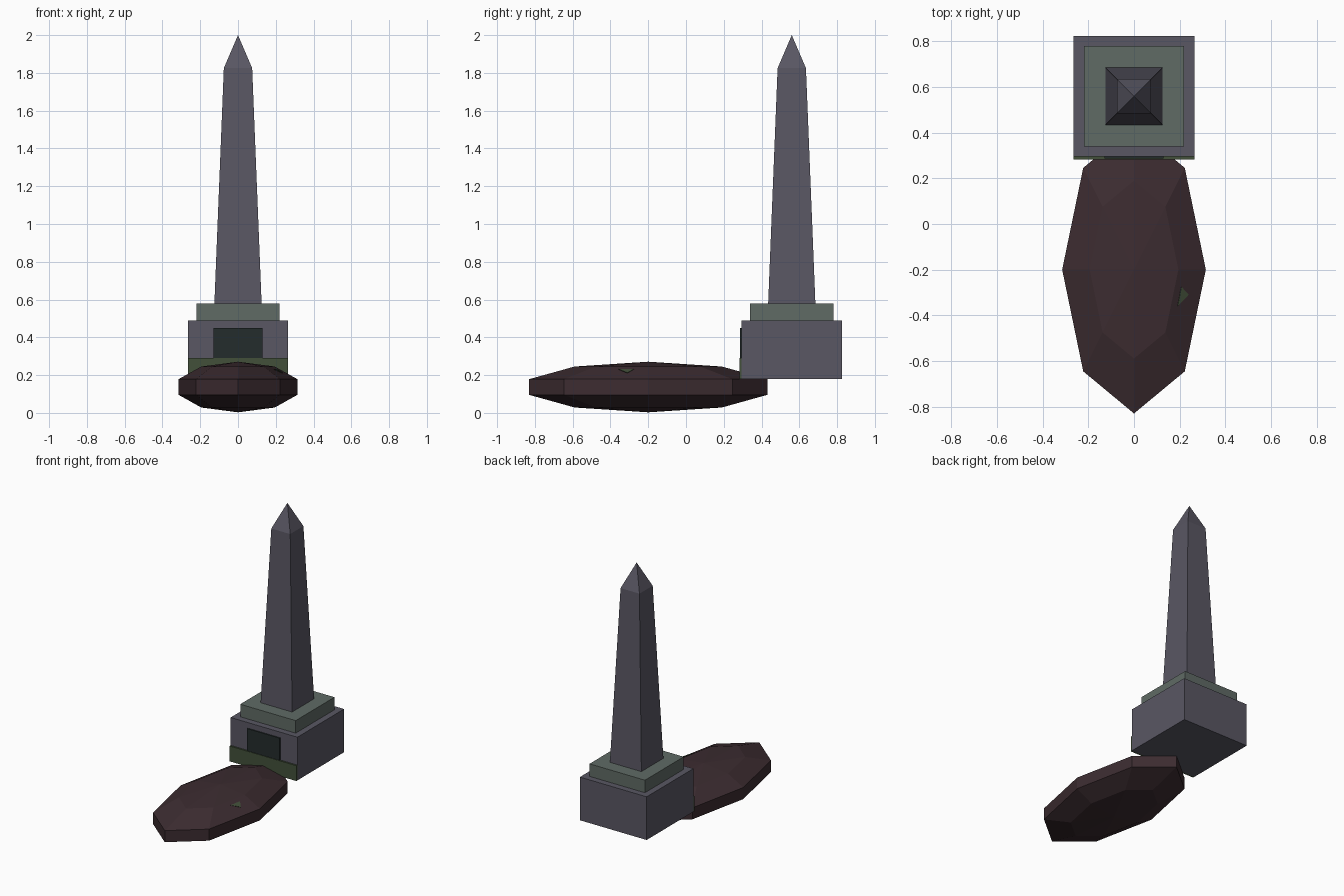
import bpy, bmesh, math
from mathutils import Matrix

if "Cube" in bpy.data.objects:
    bpy.data.objects.remove(bpy.data.objects["Cube"])


def mat(name, rgb):
    m = bpy.data.materials.new(name)
    m.diffuse_color = (*rgb, 1)
    m.use_nodes = True
    m.node_tree.nodes["Principled BSDF"].inputs["Base Color"].default_value = m.diffuse_color
    return m


STONE = mat("grey_stone", (0.10, 0.095, 0.125))
LEDGE = mat("green_grey_stone", (0.115, 0.145, 0.13))
MOSS = mat("moss", (0.055, 0.08, 0.042))
PANEL = mat("dark_panel", (0.017, 0.025, 0.025))
SOIL = mat("dark_soil", (0.045, 0.025, 0.03))


def finish(name, bm, material):
    bmesh.ops.recalc_face_normals(bm, faces=bm.faces)
    me = bpy.data.meshes.new(name)
    bm.to_mesh(me)
    bm.free()
    me.materials.append(material)
    ob = bpy.data.objects.new(name, me)
    bpy.context.collection.objects.link(ob)
    return ob


def box(name, x, y0, y1, z0, z1, material):
    """Box symmetric about x = 0."""
    bm = bmesh.new()
    m = (Matrix.Translation((0, (y0 + y1) / 2, (z0 + z1) / 2))
         @ Matrix.Diagonal((2 * x, y1 - y0, z1 - z0, 1)))
    bmesh.ops.create_cube(bm, size=1, matrix=m)
    return finish(name, bm, material)


CY = 0.56  # centre of the monument in y

# Stacked base
box("plinth", 0.265, CY - 0.265, CY + 0.265, 0.18, 0.49, STONE)
box("ledge", 0.22, CY - 0.22, CY + 0.22, 0.49, 0.58, LEDGE)

# Plaque and moss band on the front of the plinth
box("plaque", 0.13, 0.287, 0.30, 0.27, 0.45, PANEL)
box("moss_band", 0.265, 0.283, 0.2955, 0.18, 0.29, MOSS)

# Tapered obelisk shaft with pyramid tip
bm = bmesh.new()
rings = []
for h, z in ((0.125, 0.58), (0.075, 1.825)):
    rings.append([bm.verts.new((sx * h, CY + sy * h, z))
                  for sx, sy in ((-1, -1), (1, -1), (1, 1), (-1, 1))])
apex = bm.verts.new((0, CY, 2.0))
low, high = rings
bm.faces.new(low[::-1])
for i in range(4):
    j = (i + 1) % 4
    bm.faces.new((low[i], low[j], high[j], high[i]))
    bm.faces.new((high[i], high[j], apex))
finish("obelisk", bm, STONE)

# Low-poly grave mound: flattened eight-sided sphere
bm = bmesh.new()
bmesh.ops.create_uvsphere(
    bm, u_segments=8, v_segments=5, radius=1,
    matrix=Matrix.Translation((0, -0.2, 0.137)) @ Matrix.Diagonal((0.331, 0.663, 0.134, 1)))
finish("mound", bm, SOIL)

# Small moss chip poking out of the mound
bm = bmesh.new()
top = [bm.verts.new(p) for p in ((0.208, -0.275, 0.233), (0.24, -0.31, 0.213), (0.192, -0.36, 0.233))]
root = bm.verts.new((0.18, -0.31, 0.18))
bm.faces.new(top)
for i in range(3):
    bm.faces.new((top[i], top[(i + 1) % 3], root))
finish("moss_chip", bm, MOSS)
